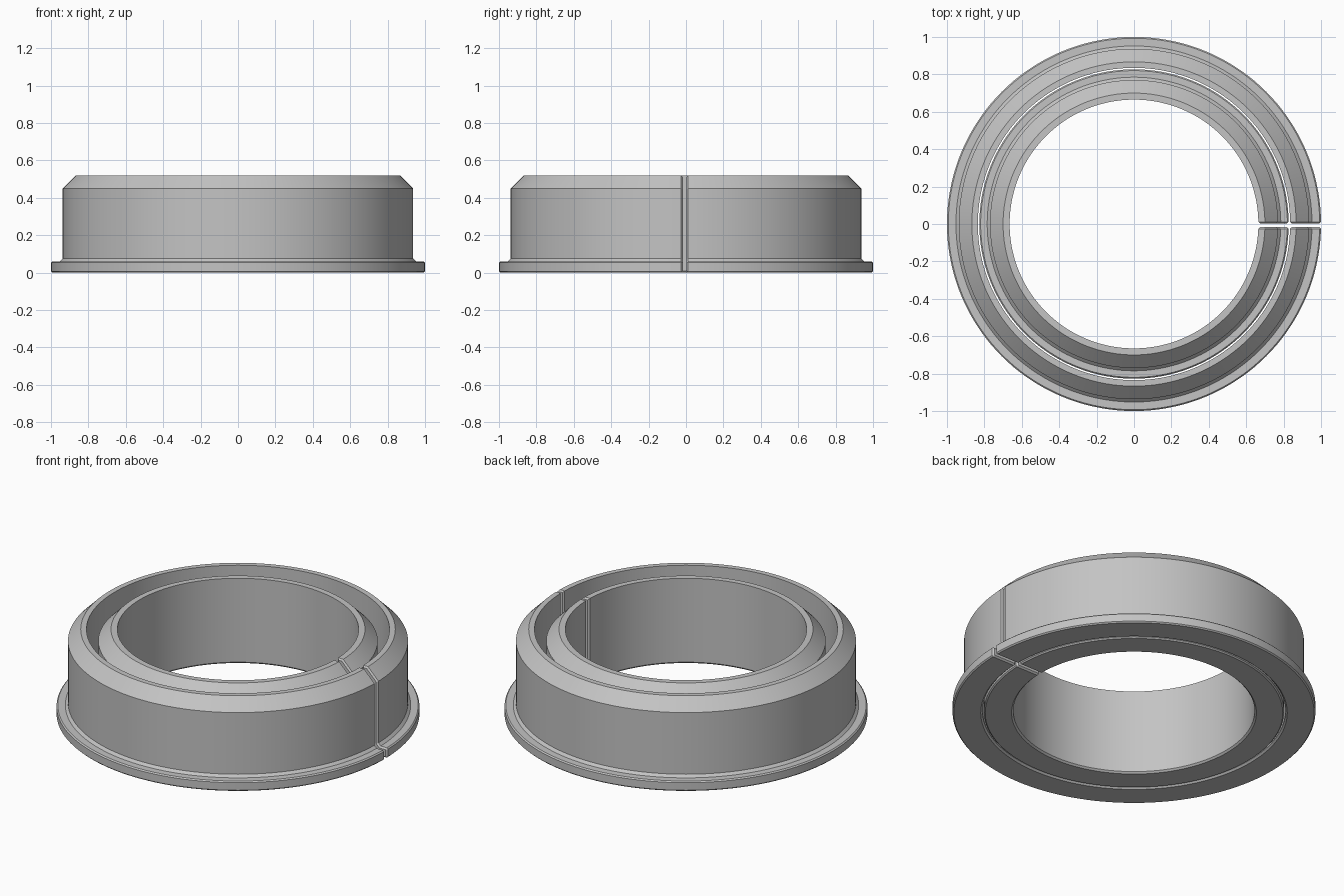
import bpy
import bmesh
import math
from mathutils import Vector

if "Cube" in bpy.data.objects:
    bpy.data.objects.remove(bpy.data.objects["Cube"])

SEGMENTS = 144
SLIT_LOW, SLIT_HIGH = -0.017, 0.003   # y limits of the slit
EDGE = 0.009                          # chamfer along the slit

grey = bpy.data.materials.new("grey")
grey.diffuse_color = (0.55, 0.55, 0.55, 1)
grey.use_nodes = True
grey.node_tree.nodes["Principled BSDF"].inputs["Base Color"].default_value = grey.diffuse_color


def inset(points, d):
    """Mitred inward offset of a counter-clockwise profile."""
    result = []
    n = len(points)
    for i in range(n):
        p = Vector(points[i])
        a = (p - Vector(points[i - 1])).normalized()
        b = (Vector(points[(i + 1) % n]) - p).normalized()
        na, nb = Vector((-a.y, a.x)), Vector((-b.y, b.x))
        result.append(p + (na + nb) * (d / (1 + na.dot(nb))))
    return result


def split_ring(name, bore, wall, flange, bore_edge):
    c = 0.007
    top, rim = 0.52, 0.06
    # counter-clockwise (radius, height) profile
    profile = [
        (bore + bore_edge, 0), (flange - c, 0), (flange, c),
        (flange, rim - c), (flange - c, rim), (wall + 0.015, rim),
        (wall, rim + 0.015), (wall, top - 0.07), (wall - 0.07, top),
        (bore, top), (bore, bore_edge),
    ]
    small = inset(profile, EDGE)
    bm = bmesh.new()

    def section(points, angle=None, y=None):
        verts = []
        for r, z in points:
            if y is None:
                x, yy = r * math.cos(angle), r * math.sin(angle)
            else:
                x, yy = math.sqrt(r * r - y * y), y
            verts.append(bm.verts.new((x, yy, z)))
        return verts

    # chamfered end, full sweep, chamfered end
    sections = [section(small, y=SLIT_HIGH), section(profile, y=SLIT_HIGH + EDGE)]
    for i in range(1, SEGMENTS):
        sections.append(section(profile, angle=2 * math.pi * i / SEGMENTS))
    sections += [section(profile, y=SLIT_LOW - EDGE), section(small, y=SLIT_LOW)]

    n = len(profile)
    for s, t in zip(sections, sections[1:]):
        for i in range(n):
            j = (i + 1) % n
            bm.faces.new((s[i], s[j], t[j], t[i]))
    bm.faces.new(sections[0])
    bm.faces.new(sections[-1])
    bmesh.ops.recalc_face_normals(bm, faces=bm.faces)

    mesh = bpy.data.meshes.new(name)
    bm.to_mesh(mesh)
    bm.free()
    mesh.materials.append(grey)
    obj = bpy.data.objects.new(name, mesh)
    bpy.context.collection.objects.link(obj)
    bpy.ops.object.select_all(action='DESELECT')
    obj.select_set(True)
    bpy.context.view_layer.objects.active = obj
    bpy.ops.object.shade_smooth_by_angle(angle=math.radians(25))


split_ring("outer_ring", bore=0.835, wall=0.937, flange=1.0, bore_edge=0.01)
split_ring("inner_ring", bore=0.665, wall=0.77, flange=0.827, bore_edge=0.01)
